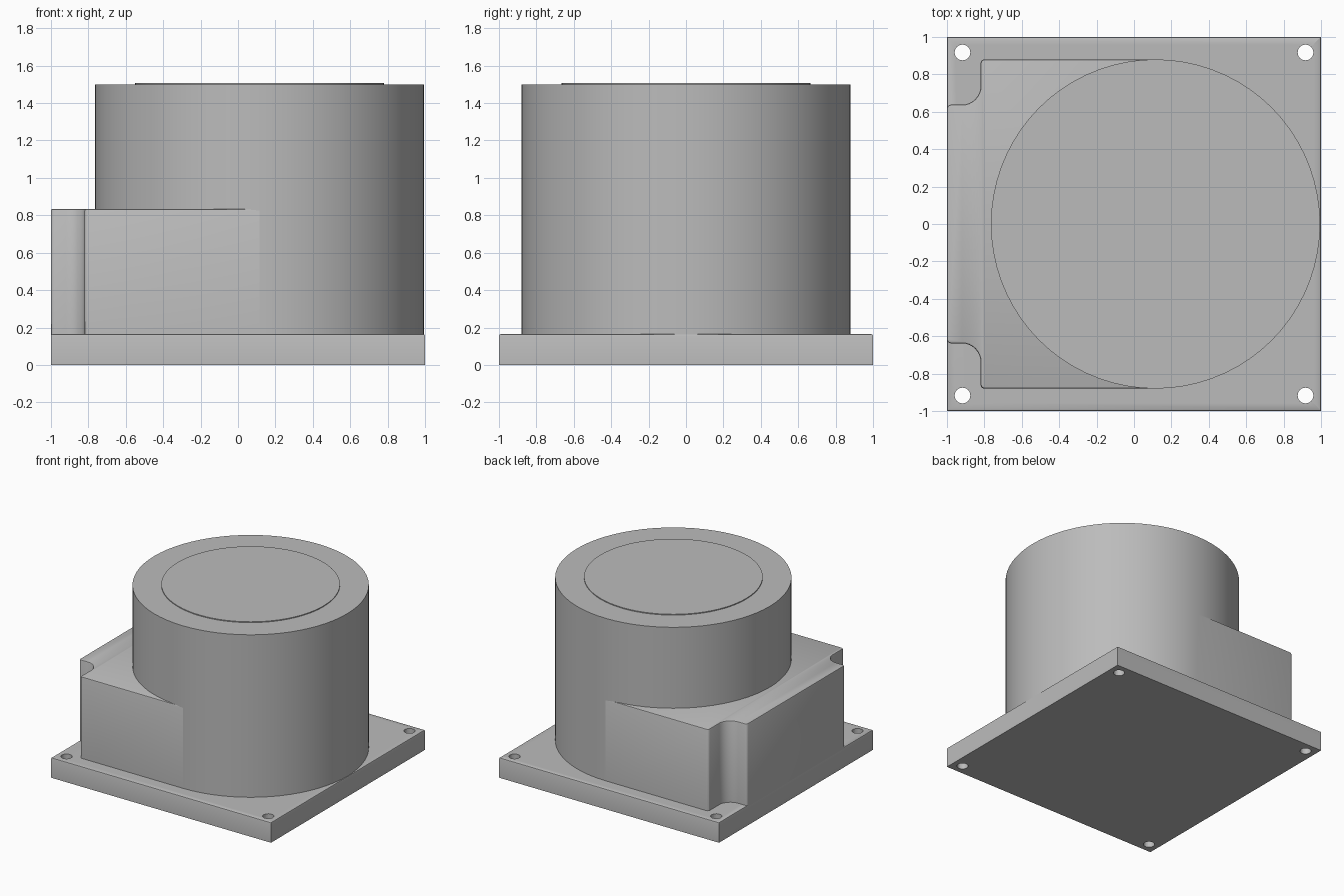
import bpy, bmesh
from math import cos, sin, pi, radians

cube = bpy.data.objects.get("Cube")
if cube:
    bpy.data.objects.remove(cube, do_unlink=True)

grey = bpy.data.materials.new("neutral grey")
grey.use_nodes = True
grey.diffuse_color = (0.5, 0.5, 0.5, 1)
grey.node_tree.nodes["Principled BSDF"].inputs["Base Color"].default_value = (0.5, 0.5, 0.5, 1)

DRUM_X, DRUM_R = 0.115, 0.88


def prism(name, outline, z0, z1, bevel=0.0):
    """Extrude a closed outline upwards and round its top rim."""
    bm = bmesh.new()
    face = bm.faces.new([bm.verts.new((x, y, z0)) for x, y in outline])
    top = bmesh.ops.extrude_face_region(bm, geom=[face])["geom"]
    bmesh.ops.translate(bm, verts=[v for v in top if isinstance(v, bmesh.types.BMVert)],
                        vec=(0, 0, z1 - z0))
    bmesh.ops.recalc_face_normals(bm, faces=bm.faces)
    if bevel:
        rim = [e for e in bm.edges if all(v.co.z > z1 - 1e-4 for v in e.verts)]
        bmesh.ops.bevel(bm, geom=rim, offset=bevel, segments=2, profile=0.5, affect='EDGES')
    mesh = bpy.data.meshes.new(name)
    bm.to_mesh(mesh)
    bm.free()
    mesh.materials.append(grey)
    obj = bpy.data.objects.new(name, mesh)
    bpy.context.collection.objects.link(obj)
    return obj


def arc(cx, cy, r, start, end, steps):
    angles = [radians(start + (end - start) * i / steps) for i in range(steps + 1)]
    return [(cx + r * cos(a), cy + r * sin(a)) for a in angles]


def circle(cx, cy, r, sides):
    return arc(cx, cy, r, 0, 360, sides)[:-1]


def smooth(obj):
    bpy.ops.object.select_all(action='DESELECT')
    obj.select_set(True)
    bpy.context.view_layer.objects.active = obj
    bpy.ops.object.shade_smooth_by_angle(angle=radians(30))


# Square mounting plate with four through holes
base = prism("base_plate", [(-1, -1), (1, -1), (1, 1), (-1, 1)], 0, 0.165, 0.01)
for i, (sx, sy) in enumerate([(-1, -1), (1, -1), (1, 1), (-1, 1)]):
    cutter = prism(f"hole_cutter_{i + 1}", circle(0.917 * sx, 0.917 * sy, 0.042, 24), -0.1, 0.3)
    cutter.hide_render = True
    cutter.hide_set(True)
    mod = base.modifiers.new(f"hole_{i + 1}", 'BOOLEAN')
    mod.operation, mod.object, mod.solver = 'DIFFERENCE', cutter, 'EXACT'

# Side housing with rounded notches that clear the two left-hand holes
half = [(DRUM_X, DRUM_R)]
half += arc(-0.80, 0.86, 0.02, 90, 180, 3)
half += arc(-0.92, 0.738, 0.10, 0, -90, 8)
half += arc(-0.98, 0.618, 0.02, 90, 180, 3)
outline = half + [(x, -y) for x, y in reversed(half)]
housing = prism("side_housing", outline, 0.155, 0.835, 0.01)

# Main drum and its slightly raised lid disc
drum = prism("drum", circle(DRUM_X, 0, DRUM_R, 72), 0.155, 1.5)
lid = prism("lid_disc", circle(DRUM_X, 0, 0.665, 72), 1.49, 1.507)

for part in (base, housing, drum, lid):
    smooth(part)
